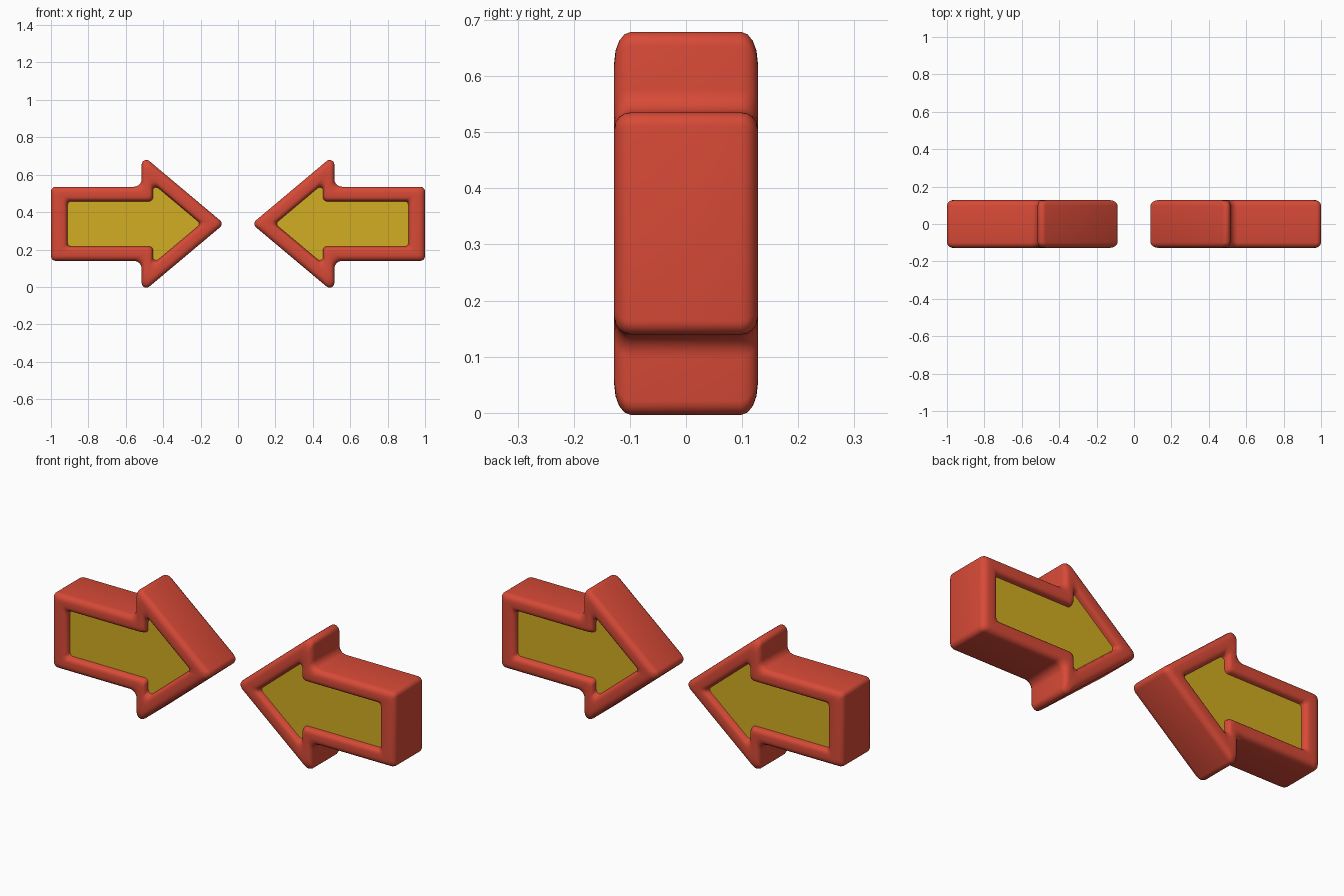
import bpy, bmesh, math
from mathutils import Vector
from mathutils.geometry import intersect_line_line_2d

if "Cube" in bpy.data.objects:
    bpy.data.objects.remove(bpy.data.objects["Cube"])

MID_Z, HALF_Y = 0.3375, 0.128


def material(name, color):
    m = bpy.data.materials.new(name)
    m.diffuse_color = (*color, 1)
    m.use_nodes = True
    m.node_tree.nodes["Principled BSDF"].inputs["Base Color"].default_value = m.diffuse_color
    return m


red = material("red", (0.68, 0.068, 0.038))
yellow = material("yellow", (0.64, 0.42, 0.016))

# Sharp arrow outline (counter-clockwise, pointing +x), z relative to the middle
OUTLINE = [Vector(p) for p in [(-1, -0.198), (-0.515, -0.198), (-0.515, -0.37),
                               (-0.074, 0), (-0.515, 0.37), (-0.515, 0.198), (-1, 0.198)]]
# How strongly each edge moves inward, starting with the lower shaft edge
WEIGHT = [0.97, 0.75, 1, 1, 0.75, 0.97, 1.12]


def inset_outline(d, steps=6):
    """Arrow outline moved inward by d, with rounded corners."""
    n = len(OUTLINE)
    lines = []
    for i in range(n):
        a, b = OUTLINE[i], OUTLINE[(i + 1) % n]
        u = (b - a).normalized()
        shift = Vector((-u.y, u.x)) * d * WEIGHT[i]
        lines.append((a + shift, u))
    corners = []
    for i in range(n):
        (p, u), (q, v) = lines[i - 1], lines[i]
        w = q - p
        t = (w.x * v.y - w.y * v.x) / (u.x * v.y - u.y * v.x)
        corners.append(p + u * t)
    k = 1 - 0.3 * d / 0.08
    pts = []
    for i, c in enumerate(corners):
        u, v = lines[i - 1][1], lines[i][1]
        cross = u.x * v.y - u.y * v.x
        turn = math.atan2(cross, u.dot(v))
        r = (0.025 if turn > 0 else 0.042 * (1 - 0.3 * d / 0.08)) * k
        start = c - u * r * math.tan(abs(turn) / 2)
        side = math.copysign(1, turn)
        centre = start + Vector((-u.y, u.x)) * r * side
        base = math.atan2((start - centre).y, (start - centre).x)
        for s in range(steps + 1):
            a = base + turn * s / steps
            pts.append(centre + Vector((math.cos(a), math.sin(a))) * r)
    return pts


# Rim cross-section: (inset, y) from the recess floor out to the side wall
FLOOR_IN, FLOOR_Y, R = 0.08, HALF_Y - 0.03, 0.03
PROFILE = [(FLOOR_IN, FLOOR_Y), (0.077, FLOOR_Y + 0.012)]
PROFILE += [(0.077 - 0.022 * (1 - math.cos(a)), HALF_Y - 0.018 + 0.018 * math.sin(a))
            for a in (math.radians(d) for d in (30, 60, 90))]
PROFILE += [(R - R * math.sin(a), HALF_Y - R + R * math.cos(a))
            for a in (math.radians(d) for d in (0, 22.5, 45, 67.5, 90))]


def arrow(name, side):
    bm = bmesh.new()
    section = [(d, -y) for d, y in PROFILE] + [(d, y) for d, y in reversed(PROFILE)]
    rings = [[bm.verts.new((p.x * side, y, p.y + MID_Z)) for p in inset_outline(d)]
             for d, y in section]
    # Body and raised rim
    for a, b in zip(rings, rings[1:]):
        for i in range(len(a)):
            j = (i + 1) % len(a)
            bm.faces.new((a[i], a[j], b[j], b[i]))
    # Yellow recessed panels, front and back
    for ring in (rings[0], rings[-1]):
        bm.faces.new(ring).material_index = 1
    bmesh.ops.recalc_face_normals(bm, faces=bm.faces[:])
    me = bpy.data.meshes.new(name)
    bm.to_mesh(me)
    bm.free()
    me.materials.append(red)
    me.materials.append(yellow)
    ob = bpy.data.objects.new(name, me)
    bpy.context.collection.objects.link(ob)
    bpy.ops.object.select_all(action='DESELECT')
    ob.select_set(True)
    bpy.context.view_layer.objects.active = ob
    bpy.ops.object.shade_smooth_by_angle(angle=math.radians(40))


arrow("left_arrow", 1)
arrow("right_arrow", -1)
